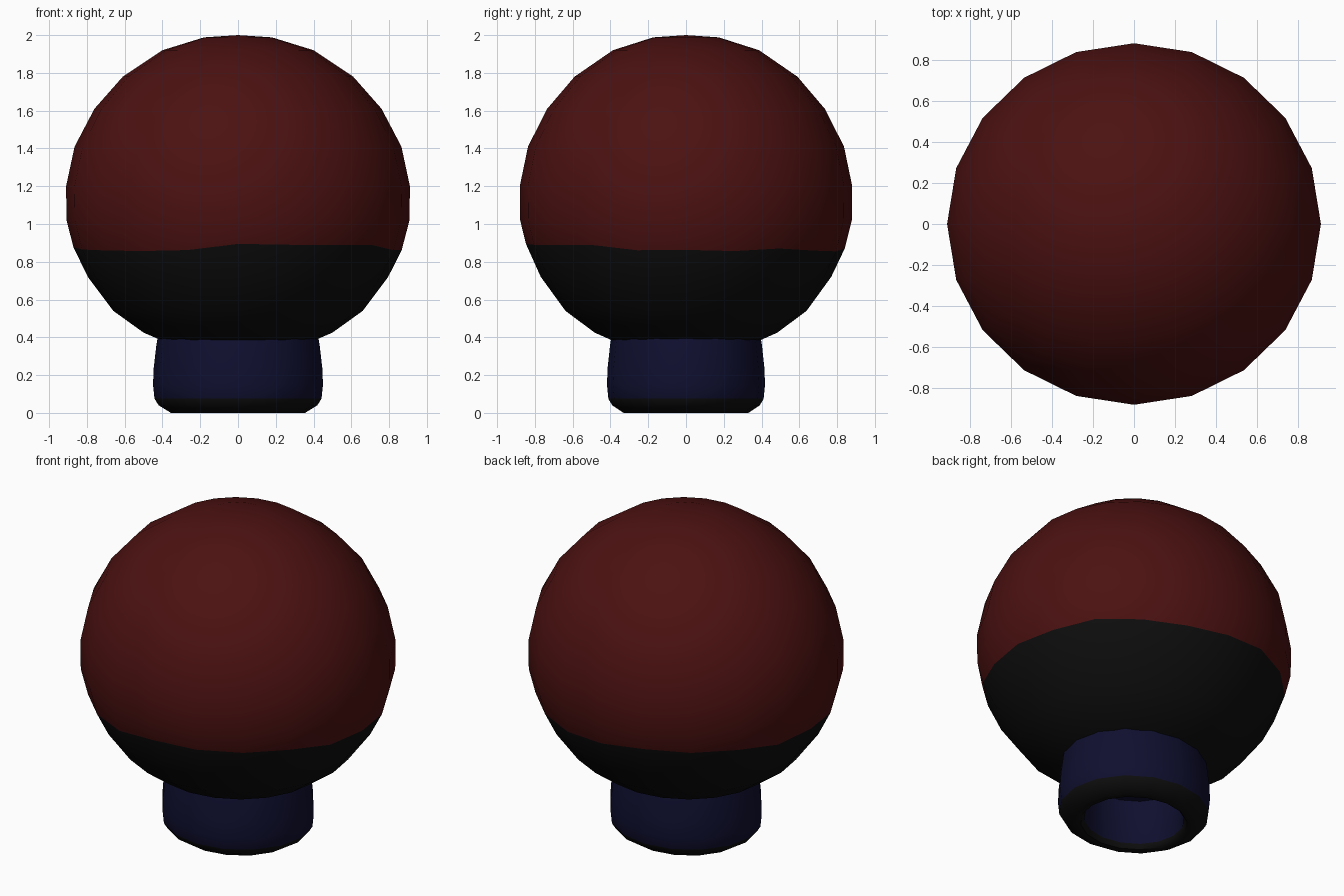
import bpy, bmesh, math, random

if "Cube" in bpy.data.objects:
    bpy.data.objects.remove(bpy.data.objects["Cube"])

random.seed(4)


def material(name, rgb):
    m = bpy.data.materials.new(name)
    m.diffuse_color = (*rgb, 1.0)
    m.use_nodes = True
    m.node_tree.nodes["Principled BSDF"].inputs["Base Color"].default_value = m.diffuse_color
    return m


RED = material("dark red", (0.072, 0.0055, 0.0055))
BLACK = material("black", (0.0042, 0.0042, 0.0042))
BLUE = material("navy blue", (0.0048, 0.0048, 0.029))


def lathe(name, rings, segments, y_scale, mats, jitter_ring=None):
    """rings: (radius, z, material index of the band that follows)."""
    bm = bmesh.new()
    loops = []
    for k, (r, z, _) in enumerate(rings):
        if r == 0:
            loops.append([bm.verts.new((0, 0, z))])
            continue
        loop = []
        for i in range(segments):
            a = 2 * math.pi * i / segments
            dz = random.uniform(-0.028, 0.018) if k == jitter_ring else 0
            rr = r + dz * 0.3
            loop.append(bm.verts.new((rr * math.cos(a), rr * math.sin(a) * y_scale, z + dz)))
        loops.append(loop)
    for k in range(len(loops) - 1):
        a, b = loops[k], loops[k + 1]
        for i in range(segments):
            j = (i + 1) % segments
            if len(b) == 1:
                f = bm.faces.new((a[i], a[j], b[0]))
            elif len(a) == 1:
                f = bm.faces.new((a[0], b[j], b[i]))
            else:
                f = bm.faces.new((a[i], a[j], b[j], b[i]))
            f.material_index = rings[k][2]
            f.smooth = True
    bmesh.ops.recalc_face_normals(bm, faces=bm.faces)
    me = bpy.data.meshes.new(name)
    bm.to_mesh(me)
    bm.free()
    for m in mats:
        me.materials.append(m)
    ob = bpy.data.objects.new(name, me)
    bpy.context.collection.objects.link(ob)
    bpy.context.view_layer.objects.active = ob
    ob.select_set(True)
    bpy.ops.object.shade_smooth_by_angle(angle=math.radians(50))
    ob.select_set(False)
    return ob


# round head: black lower bowl, red dome with a slightly uneven border
head = [(0.40, 0.382, 0), (0.50, 0.425, 0), (0.66, 0.54, 0), (0.795, 0.72, 0),
        (0.872, 0.88, 1), (0.908, 1.02, 1), (0.91, 1.2, 1), (0.865, 1.41, 1),
        (0.76, 1.61, 1), (0.61, 1.78, 1), (0.40, 1.92, 1), (0.18, 1.988, 1), (0, 2.0, 1)]
lathe("round_head", head, 20, 0.967, [BLACK, RED], jitter_ring=4)

# hollow neck: navy collar, black bottom lip, navy inside
neck = [(0, 0.36, 0), (0.425, 0.40, 0), (0.432, 0.36, 0), (0.446, 0.24, 0), (0.450, 0.15, 0),
        (0.442, 0.075, 1), (0.42, 0.04, 1), (0.355, 0.0, 1), (0.315, 0.003, 1),
        (0.295, 0.03, 0), (0.295, 0.31, 0), (0, 0.33, 0)]
lathe("neck_collar", neck, 16, 0.93, [BLUE, BLACK])
